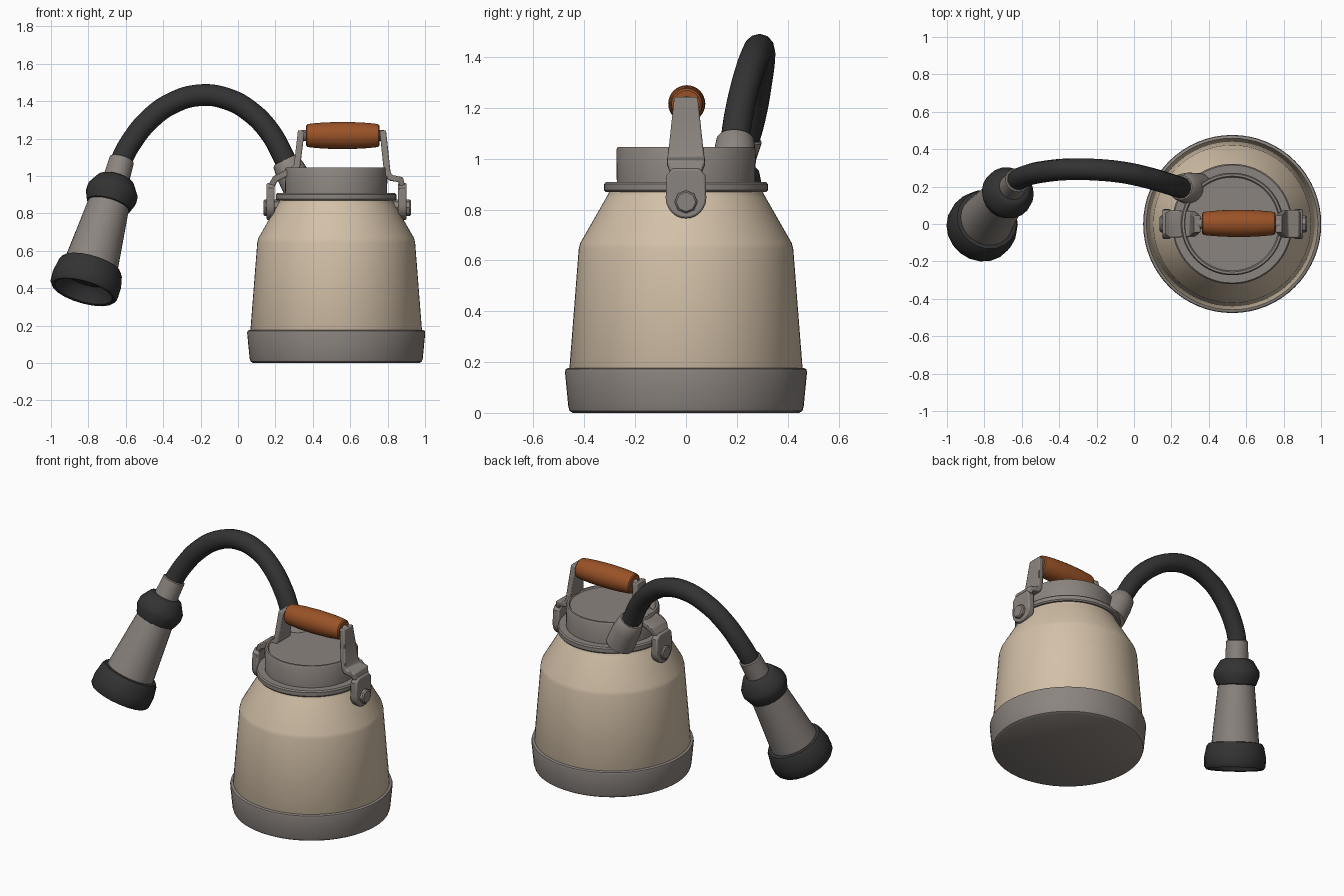
import bpy, bmesh, math
from mathutils import Vector

if "Cube" in bpy.data.objects:
    bpy.data.objects.remove(bpy.data.objects["Cube"])


def material(name, rgb):
    m = bpy.data.materials.new(name)
    m.diffuse_color = (*rgb, 1)
    m.use_nodes = True
    m.node_tree.nodes["Principled BSDF"].inputs["Base Color"].default_value = m.diffuse_color
    return m


CREAM = material("cream_enamel", (0.65, 0.53, 0.39))
GREY = material("warm_grey_metal", (0.26, 0.23, 0.21))
DARK = material("dark_rubber", (0.033, 0.033, 0.034))
WOOD = material("orange_wood", (0.32, 0.085, 0.02))


def finish(name, bm, mat, angle=35):
    bmesh.ops.recalc_face_normals(bm, faces=bm.faces)
    me = bpy.data.meshes.new(name)
    bm.to_mesh(me)
    bm.free()
    me.materials.append(mat)
    ob = bpy.data.objects.new(name, me)
    bpy.context.collection.objects.link(ob)
    bpy.ops.object.select_all(action='DESELECT')
    ob.select_set(True)
    bpy.context.view_layer.objects.active = ob
    bpy.ops.object.shade_smooth_by_angle(angle=math.radians(angle))
    return ob


def lathe(name, profile, origin, axis, mat, segs=48):
    """Revolve (radius, distance) pairs about an axis, capping both ends."""
    bm = bmesh.new()
    rot = Vector((0, 0, 1)).rotation_difference(Vector(axis).normalized())
    rings = []
    for r, s in profile:
        rings.append([bm.verts.new(Vector(origin) + rot @ Vector(
            (r * math.cos(2 * math.pi * i / segs), r * math.sin(2 * math.pi * i / segs), s)))
            for i in range(segs)])
    for a, b in zip(rings, rings[1:]):
        for i in range(segs):
            j = (i + 1) % segs
            bm.faces.new((a[i], a[j], b[j], b[i]))
    bm.faces.new(rings[0])
    bm.faces.new(rings[-1])
    return finish(name, bm, mat)


def strip(name, path, thick, mat):
    """Bent sheet-metal strip through (x, z, half width) stations."""
    bm = bmesh.new()
    pts = [Vector((x, 0, z)) for x, z, w in path]
    rings = []
    for i, (x, z, w) in enumerate(path):
        t = (pts[min(i + 1, len(pts) - 1)] - pts[max(i - 1, 0)]).normalized()
        n = Vector((t.z, 0, -t.x)) * thick / 2
        rings.append([bm.verts.new(pts[i] + n * a + Vector((0, w * b, 0)))
                      for a, b in ((1, 1), (1, -1), (-1, -1), (-1, 1))])
    for a, b in zip(rings, rings[1:]):
        for i in range(4):
            j = (i + 1) % 4
            bm.faces.new((a[i], a[j], b[j], b[i]))
    bm.faces.new(rings[0])
    bm.faces.new(rings[-1])
    ob = finish(name, bm, mat)
    bev = ob.modifiers.new("soft_edges", 'BEVEL')
    bev.width, bev.segments = 0.006, 2
    return ob


def latch_tab(name, x0, x1, mat):
    """Plate with a rounded lower end, lying in the yz plane."""
    bm = bmesh.new()
    outline = [(0.08 * math.cos(a), 0.845 + 0.08 * math.sin(a))
               for a in (math.pi + math.pi * i / 12 for i in range(13))]
    outline += [(0.076, 0.935), (0.052, 0.962), (-0.052, 0.962), (-0.076, 0.935)]
    face = bm.faces.new([bm.verts.new((x0, y, z)) for y, z in outline])
    ext = bmesh.ops.extrude_face_region(bm, geom=[face])
    bmesh.ops.translate(bm, vec=(x1 - x0, 0, 0),
                        verts=[v for v in ext["geom"] if isinstance(v, bmesh.types.BMVert)])
    ob = finish(name, bm, mat)
    bev = ob.modifiers.new("soft_edges", 'BEVEL')
    bev.width, bev.segments, bev.angle_limit = 0.008, 2, math.radians(40)
    return ob


# Can: base band, enamel body, flange and lid
CAN, UP = (0.525, 0, 0), (0, 0, 1)
lathe("base_band", [(0.445, 0), (0.458, 0.008), (0.463, 0.025), (0.476, 0.16),
                    (0.473, 0.172), (0.465, 0.176), (0.44, 0.176)], CAN, UP, GREY, 64)
lathe("can_body", [(0.45, 0.15), (0.459, 0.17), (0.422, 0.645), (0.416, 0.668),
                   (0.312, 0.85), (0.304, 0.865), (0.303, 0.885)], CAN, UP, CREAM, 64)
lathe("neck_flange", [(0.29, 0.868), (0.315, 0.868), (0.322, 0.876), (0.322, 0.9),
                      (0.315, 0.908), (0.27, 0.908)], CAN, UP, GREY, 64)
lathe("lid", [(0.272, 0.89), (0.274, 1.035), (0.268, 1.046), (0.256, 1.046),
              (0.25, 1.038)], CAN, UP, GREY, 64)

# Carry handle: wooden grip on a rod
lathe("wood_grip", [(0.052, -0.196), (0.06, -0.19), (0.064, -0.17), (0.07, -0.1), (0.073, 0),
                    (0.07, 0.1), (0.064, 0.17), (0.06, 0.19), (0.052, 0.196)],
      (0.56, 0.003, 1.216), (1, 0, 0), WOOD, 32)
lathe("grip_rod", [(0.03, -0.22), (0.03, 0.22)], (0.56, 0.003, 1.216), (1, 0, 0), GREY, 16)

# Bent handle arms
strip("left_handle_arm", [(0.338, 1.242, 0.046), (0.33, 1.17, 0.054), (0.315, 1.05, 0.066),
                          (0.28, 1.025, 0.07), (0.2, 0.985, 0.072), (0.175, 0.94, 0.055)],
      0.035, GREY)
strip("right_handle_arm", [(0.774, 1.242, 0.046), (0.782, 1.17, 0.054), (0.798, 1.02, 0.07),
                           (0.815, 0.99, 0.074), (0.87, 0.98, 0.074), (0.88, 0.93, 0.055)],
      0.035, GREY)

# Latch tabs with bolts
for side, x0, x1, bolt, d in (("left", 0.152, 0.196, 0.137, 1), ("right", 0.856, 0.902, 0.925, -1)):
    latch_tab(side + "_latch_tab", x0, x1, GREY)
    lathe(side + "_latch_bolt", [(0.038, 0), (0.045, 0.008), (0.045, 0.05), (0.045, 0.1)],
          (bolt, 0, 0.83), (d, 0, 0), GREY, 8)

# Hose outlet on the lid
a, b = Vector((0.34, 0.185, 0.91)), Vector((0.252, 0.195, 1.085))
n = (b - a).length
lathe("hose_outlet", [(0.088, 0), (0.084, n * 0.6), (0.074, n * 0.95), (0.066, n)],
      a, b - a, GREY, 24)

# Flexible hose
T = Vector((-0.622, 0.235, 1.085))
AX = Vector((-0.262, -0.34, -0.903)).normalized()
path = [(0.28, 0.19, 1.03), (0.25, 0.195, 1.09), (0.17, 0.22, 1.235), (0.064, 0.25, 1.345),
        (-0.053, 0.275, 1.41), (-0.2, 0.29, 1.432), (-0.36, 0.292, 1.385), (-0.48, 0.28, 1.295),
        (-0.565, 0.262, 1.19), tuple(T), tuple(T + AX * 0.05)]
cu = bpy.data.curves.new("hose", 'CURVE')
cu.dimensions = '3D'
cu.bevel_depth, cu.bevel_resolution, cu.resolution_u = 0.058, 4, 6
cu.use_fill_caps = True
sp = cu.splines.new('BEZIER')
sp.bezier_points.add(len(path) - 1)
for p, co in zip(sp.bezier_points, path):
    p.co = co
    p.handle_left_type = p.handle_right_type = 'AUTO'
cu.materials.append(DARK)
hose = bpy.data.objects.new("hose", cu)
bpy.context.collection.objects.link(hose)
bpy.ops.object.select_all(action='DESELECT')
hose.select_set(True)
bpy.context.view_layer.objects.active = hose
bpy.ops.object.convert(target='MESH')
bpy.ops.object.shade_smooth_by_angle(angle=math.radians(40))

# Nozzle: collar, rubber shoulder, tapered barrel and rubber mouth
lathe("nozzle_collar", [(0.06, -0.005), (0.067, 0), (0.072, 0.14)], T, AX, GREY, 24)
lathe("nozzle_shoulder", [(0.085, 0.11), (0.1, 0.118), (0.138, 0.18), (0.14, 0.215),
                          (0.12, 0.268), (0.1, 0.275)], T, AX, DARK, 20)
lathe("nozzle_barrel", [(0.11, 0.25), (0.148, 0.65)], T, AX, GREY, 32)
lathe("nozzle_mouth", [(0.145, 0.622), (0.165, 0.626), (0.176, 0.645), (0.189, 0.71),
                       (0.187, 0.765), (0.176, 0.782), (0.16, 0.778), (0.135, 0.72), (0.11, 0.7)],
      T, AX, DARK, 20)
